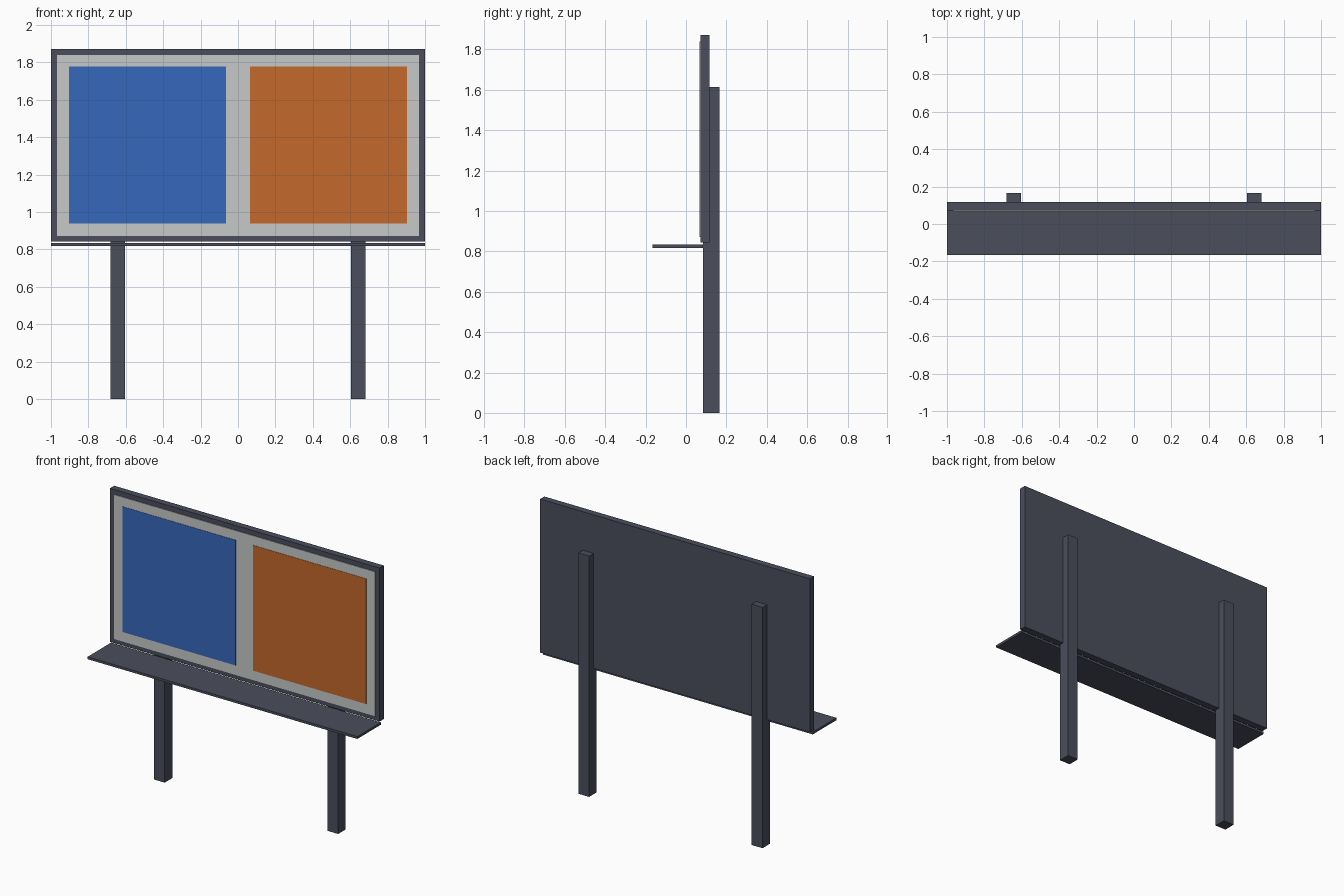
import bpy
import bmesh

if "Cube" in bpy.data.objects:
    bpy.data.objects.remove(bpy.data.objects["Cube"], do_unlink=True)


def material(name, rgb):
    mat = bpy.data.materials.new(name)
    mat.use_nodes = True
    colour = (*rgb, 1.0)
    mat.diffuse_color = colour
    mat.node_tree.nodes["Principled BSDF"].inputs["Base Color"].default_value = colour
    return mat


def box(name, xs, ys, zs, mat):
    """Add a box from its extents along each axis."""
    bm = bmesh.new()
    bmesh.ops.create_cube(bm, size=1.0)
    for v in bm.verts:
        for axis, (low, high) in enumerate((xs, ys, zs)):
            v.co[axis] = high if v.co[axis] > 0 else low
    mesh = bpy.data.meshes.new(name)
    bm.to_mesh(mesh)
    bm.free()
    mesh.materials.append(mat)
    obj = bpy.data.objects.new(name, mesh)
    bpy.context.collection.objects.link(obj)
    return obj


steel = material("dark slate metal", (0.069, 0.075, 0.107))
backing = material("light grey panel", (0.57, 0.578, 0.578))
blue = material("blue poster", (0.037, 0.138, 0.503))
orange = material("orange poster", (0.552, 0.138, 0.025))

# Board and the light panel on its front
box("board_frame", (-1, 1), (0.072, 0.117), (0.843, 1.872), steel)
box("display_panel", (-0.968, 0.968), (0.068, 0.076), (0.872, 1.84), backing)

# Two thin square posters
for name, x, mat in (("right_poster", -0.484, blue), ("left_poster", 0.484, orange)):
    box(name, (x - 0.42, x + 0.42), (0.066, 0.07), (0.937, 1.777), mat)

# Service walkway below the board
box("walkway", (-1, 1), (-0.165, 0.085), (0.817, 0.833), steel)

# Support posts behind the board
for name, x in (("right_post", -0.643), ("left_post", 0.643)):
    box(name, (x - 0.04, x + 0.04), (0.085, 0.165), (0, 1.614), steel)
